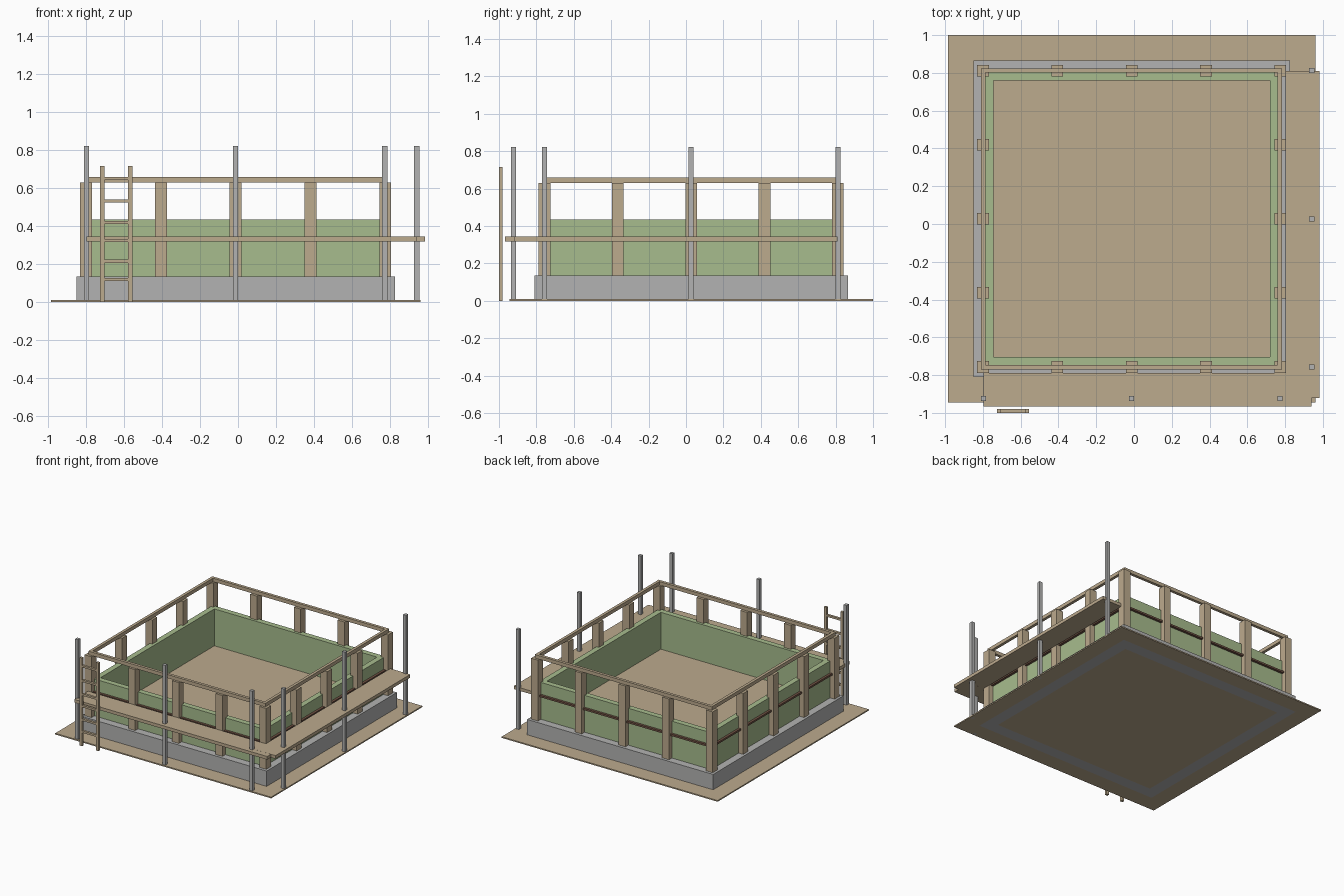
import bpy
import bmesh

cube = bpy.data.objects.get("Cube")
if cube:
    bpy.data.objects.remove(cube, do_unlink=True)

# Centre of the square basin
CX, CY = -0.0125, 0.0275


def make_material(name, rgb):
    mat = bpy.data.materials.new(name)
    mat.use_nodes = True
    colour = (*rgb, 1.0)
    mat.diffuse_color = colour
    mat.node_tree.nodes["Principled BSDF"].inputs["Base Color"].default_value = colour
    return mat


wood = make_material("tan wood", (0.505, 0.405, 0.27))
dark_wood = make_material("dark brown wood", (0.17, 0.09, 0.06))
green = make_material("moss green", (0.39, 0.505, 0.27))
grey = make_material("stone grey", (0.45, 0.45, 0.445))


def finish(name, bm, mat):
    bmesh.ops.recalc_face_normals(bm, faces=bm.faces)
    mesh = bpy.data.meshes.new(name)
    bm.to_mesh(mesh)
    bm.free()
    mesh.materials.append(mat)
    obj = bpy.data.objects.new(name, mesh)
    bpy.context.collection.objects.link(obj)
    return obj


def box(name, mat, xs, ys, zs):
    """Box between the given limits on each axis."""
    bm = bmesh.new()
    bmesh.ops.create_cube(bm, size=1)
    for v in bm.verts:
        for axis, (low, high) in enumerate((xs, ys, zs)):
            v.co[axis] = high if v.co[axis] > 0 else low
    return finish(name, bm, mat)


def column(name, mat, x, y, width, zs):
    h = width / 2
    return box(name, mat, (x - h, x + h), (y - h, y + h), zs)


def frame(name, mat, outer, inner, z0, z1):
    """Square ring around the basin centre, given half widths."""
    bm = bmesh.new()
    loops = []
    for half, z in ((outer, z0), (outer, z1), (inner, z1), (inner, z0)):
        loops.append([bm.verts.new((CX + sx * half, CY + sy * half, z))
                      for sx, sy in ((-1, -1), (1, -1), (1, 1), (-1, 1))])
    for a, b in zip(loops, loops[1:] + loops[:1]):
        for i in range(4):
            j = (i + 1) % 4
            bm.faces.new((a[i], a[j], b[j], b[i]))
    return finish(name, bm, mat)


# Ground, foundation, filled floor and basin wall
frame("ground_border", wood, 0.9725, 0.838, 0, 0.01)
frame("foundation", grey, 0.838, 0.74, 0, 0.135)
box("basin_floor", wood, (CX - 0.74, CX + 0.74), (CY - 0.74, CY + 0.74), (0, 0.135))
frame("basin_wall", green, 0.7775, 0.7325, 0.13, 0.435)

# Horizontal rails around the wall
frame("middle_rail", dark_wood, 0.797, 0.774, 0.324, 0.339)
frame("top_rail", wood, 0.797, 0.7735, 0.63, 0.659)

# Square posts along all four sides
for i in range(-2, 3):
    for j in range(-2, 3):
        if max(abs(i), abs(j)) == 2:
            column("wall_post", wood, CX + i * 0.3935, CY + j * 0.392,
                   0.062, (0.13, 0.63))

# Walkway on two sides
box("front_walkway", wood, (-0.797, 0.94), (-0.967, -0.79), (0.318, 0.344))
box("side_walkway", wood, (0.803, 0.983), (-0.92, 0.811), (0.3185, 0.3445))

# Scaffold poles through the walkway
for i in (-1, 0, 1):
    column("front_pole", grey, CX + i * 0.785, -0.923, 0.027, (0, 0.822))
    column("side_pole", grey, 0.941, CY + i * 0.785, 0.027, (0, 0.822))

# Ladder
for x in (-0.715, -0.567):
    box("ladder_side", wood, (x - 0.011, x + 0.011), (-1.0, -0.98), (0, 0.717))
for z in (0.118, 0.215, 0.325, 0.42, 0.532, 0.65):
    box("ladder_rung", wood, (-0.706, -0.575), (-0.9995, -0.9805), (z - 0.008, z + 0.008))
